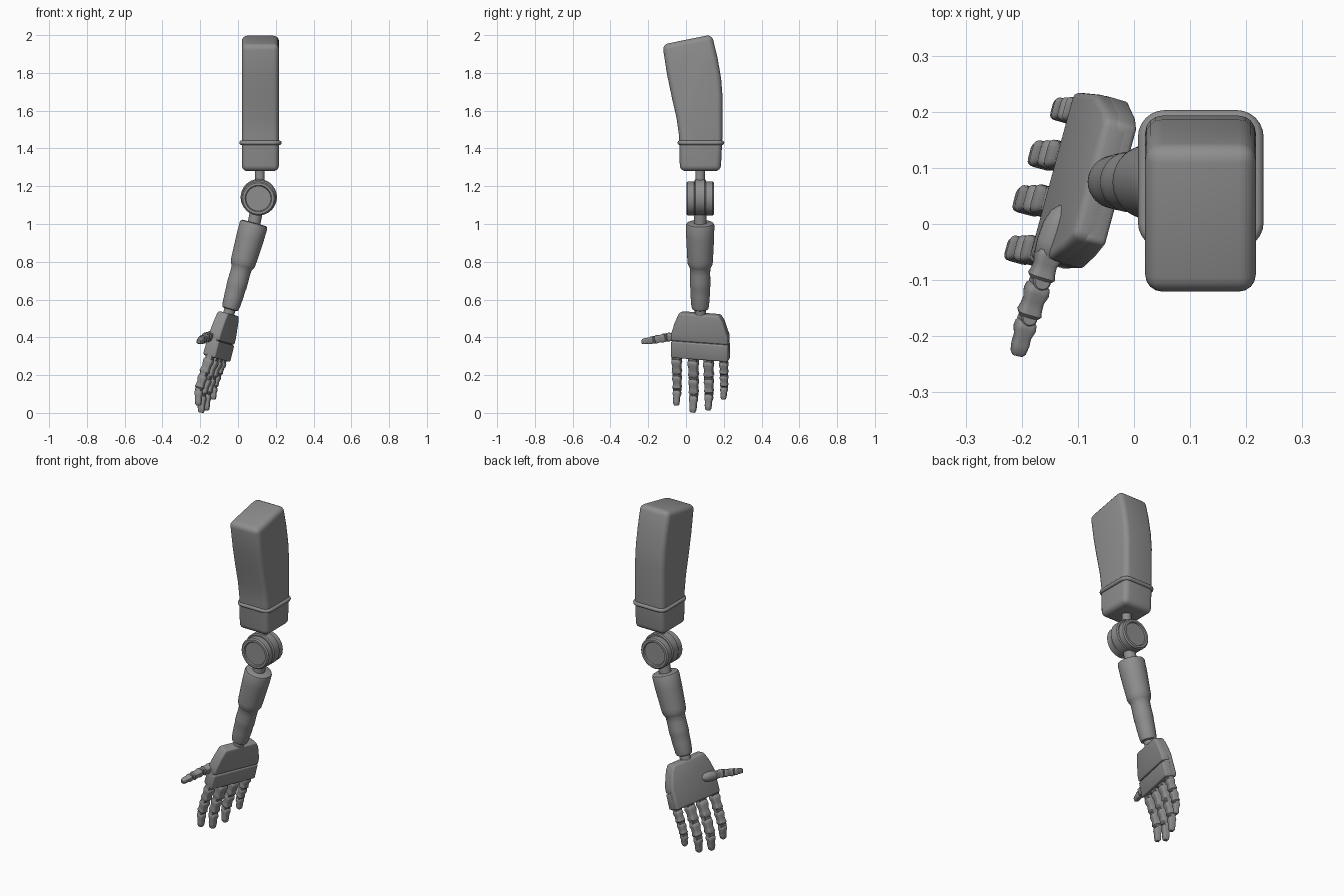
import bpy, bmesh, math
from mathutils import Vector as V, Matrix

if "Cube" in bpy.data.objects:
    bpy.data.objects.remove(bpy.data.objects["Cube"])

GREY = bpy.data.materials.new("dark_grey")
GREY.diffuse_color = (.27, .27, .27, 1)
GREY.use_nodes = True
GREY.node_tree.nodes["Principled BSDF"].inputs["Base Color"].default_value = GREY.diffuse_color


def frame(o, z, x):
    """Matrix with local z along z and local x close to x."""
    z = V(z).normalized()
    y = z.cross(V(x)).normalized()
    x = y.cross(z)
    m = Matrix((x, y, z)).transposed().to_4x4()
    m.translation = V(o)
    return m


def finish(name, bm, bevel=0, segs=3, angle=35):
    bmesh.ops.recalc_face_normals(bm, faces=bm.faces)
    if bevel:
        edges = [e for e in bm.edges if e.calc_face_angle(0) > math.radians(28)]
        bmesh.ops.bevel(bm, geom=edges, offset=bevel, segments=segs, profile=0.5,
                        affect='EDGES', clamp_overlap=True)
    me = bpy.data.meshes.new(name)
    bm.to_mesh(me)
    bm.free()
    me.materials.append(GREY)
    ob = bpy.data.objects.new(name, me)
    bpy.context.collection.objects.link(ob)
    bpy.ops.object.select_all(action='DESELECT')
    ob.select_set(True)
    bpy.context.view_layer.objects.active = ob
    bpy.ops.object.shade_smooth_by_angle(angle=math.radians(angle))
    return ob


def loft(name, rings, bevel=0, segs=3, angle=35):
    bm = bmesh.new()
    rs = [[bm.verts.new(p) for p in r] for r in rings]
    n = len(rs[0])
    for a, b in zip(rs, rs[1:]):
        for i in range(n):
            bm.faces.new((a[i], a[(i + 1) % n], b[(i + 1) % n], b[i]))
    bm.faces.new(rs[0][::-1])
    bm.faces.new(rs[-1])
    return finish(name, bm, bevel, segs, angle)


def lathe(name, m, profile, n=40, angle=35):
    rings = [[m @ V((r * math.cos(2 * math.pi * i / n), r * math.sin(2 * math.pi * i / n), h))
              for i in range(n)] for r, h in profile]
    return loft(name, rings, angle=angle)


def rod(name, a, b, r, n=24):
    a, b = V(a), V(b)
    l, c = (b - a).length, r * 0.15
    m = frame(a, b - a, (0.1, 1, 0.2))
    return lathe(name, m, [(r - c, 0), (r, c), (r, l - c), (r - c, l)], n)


def superring(m, w, t, h, n=20):
    """Rounded-square cross-section."""
    out = []
    for i in range(n):
        a = 2 * math.pi * (i + 0.5) / n
        c, s = math.cos(a), math.sin(a)
        out.append(m @ V((w * math.copysign(abs(c) ** 0.45, c),
                          t * math.copysign(abs(s) ** 0.45, s), h)))
    return out


def phalanx(name, a, b, across, w, tip=False):
    l = (b - a).length
    m = frame(a, b - a, across)
    prof = [(0.04, .6), (.12, .88), (.28, .95), (.5, .78), (.7, .82), (.85, .92), (.97, .65)]
    if tip:
        prof = [(0.04, .6), (.12, .85), (.28, .9), (.48, .7), (.7, .72), (.92, .62), (1, .42)]
    loft(name, [superring(m, w * s, w * s, l * f) for f, s in prof], angle=45)


def digit(name, pts, across, w):
    """Three tapering segments with a hinge at each joint."""
    ac = V(across).normalized()
    for i, (a, b) in enumerate(zip(pts, pts[1:])):
        k = w * (1 - 0.08 * i)
        rod(f"{name}_hinge_{i + 1}", a - ac * k * .82, a + ac * k * .82, k * .7, 16)
        phalanx(f"{name}_segment_{i + 1}", a, b, ac, k, i == len(pts) - 2)


# Upper arm: curved side profile extruded across x
prof = [(-.125, 1.95), (-.1, 1.79), (-.075, 1.67), (-.05, 1.56), (-.037, 1.47), (-.032, 1.28),
        (.184, 1.28), (.192, 1.45), (.193, 1.68), (.186, 1.77), (.167, 1.88), (.137, 2.003)]
loft("upper_arm", [[V((x, y, z)) for y, z in prof] for x in (.02, .217)], .03, 4)

# Band round the upper arm
cu = bpy.data.curves.new("arm_band", 'CURVE')
cu.dimensions = '3D'
cu.bevel_depth = .012
cu.bevel_resolution = 3
cu.materials.append(GREY)
sp = cu.splines.new('POLY')
pts = []
for q, (sx, sy) in enumerate([(1, 1), (-1, 1), (-1, -1), (1, -1)]):
    for k in range(7):
        a = math.pi / 2 * (q + k / 6)
        pts.append((.119 + sx * .064 + .036 * math.cos(a), .079 + sy * .076 + .036 * math.sin(a), 1.43))
sp.points.add(len(pts) - 1)
for p, c in zip(sp.points, pts):
    p.co = (*c, 1)
sp.use_cyclic_u = True
bpy.context.collection.objects.link(bpy.data.objects.new("arm_band", cu))

# Elbow: centre hub, two side discs with recessed caps, and the links
CY = .075
rod("elbow_upper_link", (.116, CY, 1.30), (.114, CY, 1.16), .026)
rod("elbow_lower_link", (.108, CY, 1.12), (.08, CY, .98), .034)
lathe("elbow_hub", frame((.11, CY - .03, 1.142), (0, 1, 0), (1, 0, 0)),
      [(.09, 0), (.096, .006), (.096, .054), (.09, .06)], 48)
for side, s in (("front", -1), ("back", 1)):
    m = frame((.108, CY + s * .026, 1.135), (0, s, 0), (1, 0, 0))
    lathe(f"elbow_disc_{side}", m,
          [(.084, 0), (.09, .006), (.09, .04), (.083, .047), (.07, .047), (.066, .04)], 48)

# Forearm: turned profile along the tilted axis
top, wrist = V((.086, CY, 1.006)), V((-.043, CY, .545))
lathe("forearm", frame(top, wrist - top, (0, 1, 0)),
      [(.062, 0), (.071, .004), (.075, .014), (.074, .08), (.068, .2), (.066, .225), (.06, .238),
       (.054, .25), (.053, .28), (.054, .32), (.054, .35), (.052, .358), (.051, .40),
       (.047, .455), (.043, .472), (.036, .476)])

# Hand frame: D runs down the hand, W across it, N towards the palm
D = V((-.265, 0, -.964)).normalized()
W = V((.26, .96, -.0715)).normalized()
N = W.cross(D)
P0 = V((-.05, .078, .526))
rod("wrist", wrist - D * .02, P0 + D * .03, .03)


def hp(w, d, n=0):
    return P0 + W * w + D * d + N * n


# Palm: one slab on the palm side, two plates with a seam on the back
upper = [(-.112, 0), (-.135, .05), (-.155, .115), (-.155, .152), (.156, .152), (.153, .11), (.125, .03), (.105, 0)]
lower = [(-.155, .155), (-.155, .246), (.156, .246), (.156, .155)]
front = [(w * .995, d) for w, d in upper[:3] + lower[1:3] + upper[5:]]
for name, o, a, b, bv in (("palm_back_upper", upper, -1, .3, .008), ("palm_back_lower", lower, -1, .3, .008),
                          ("palm_front", front, -.75, 1, .013)):
    loft(name, [[hp(w, d, s * (.031 + .025 * d)) for w, d in o] for s in (a, b)], bv, 3)

# Fingers: slightly curled, each of three segments
tilt = (5, 2, -13)
for name, w, length, size in (("index", -.132, .264, .028), ("middle", -.041, .297, .030),
                              ("ring", .043, .278, .029), ("little", .127, .212, .025)):
    p = hp(w, .25, -.002)
    pts = [p]
    for t, f in zip(tilt, (.36, .32, .32)):
        a = math.radians(t)
        p = p + (D * math.cos(a) + N * math.sin(a)) * length * f
        pts.append(p)
    digit(f"{name}_finger", pts, W, size)

# Thumb with its mount on the palm
th = [V((-.148, -.04, .405)), V((-.168, -.103, .4)), V((-.19, -.168, .387)), V((-.208, -.234, .377))]
base = V((-.12, .03, .41))
lathe("thumb_mount", frame(base, th[0] - base, (0, 0, 1)),
      [(.012, 0), (.024, .015), (.029, .04), (.028, .07), (.024, .095), (.014, .102)], 24, 50)
digit("thumb", th, D, .025)
